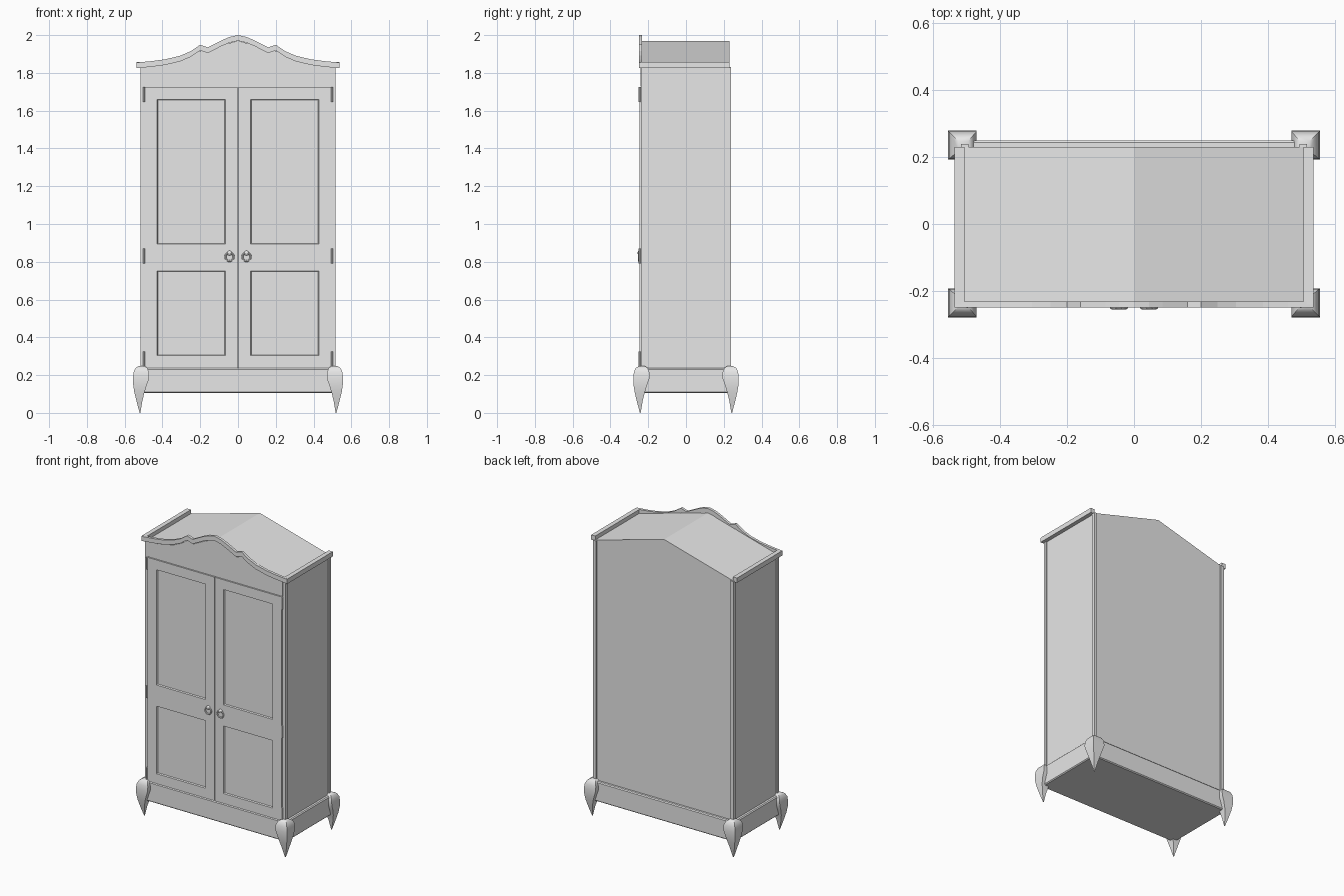
import bpy, bmesh, math
from mathutils import Matrix

cube = bpy.data.objects.get("Cube")
if cube:
    bpy.data.objects.remove(cube, do_unlink=True)

paint = bpy.data.materials.new("plain_grey")
paint.use_nodes = True
paint.diffuse_color = (0.8, 0.8, 0.8, 1)
paint.node_tree.nodes["Principled BSDF"].inputs["Base Color"].default_value = (0.8, 0.8, 0.8, 1)


def finish(name, bm, smooth=False):
    bmesh.ops.recalc_face_normals(bm, faces=bm.faces)
    mesh = bpy.data.meshes.new(name)
    bm.to_mesh(mesh)
    bm.free()
    obj = bpy.data.objects.new(name, mesh)
    bpy.context.collection.objects.link(obj)
    mesh.materials.append(paint)
    if smooth:
        bpy.ops.object.select_all(action='DESELECT')
        obj.select_set(True)
        bpy.context.view_layer.objects.active = obj
        bpy.ops.object.shade_smooth_by_angle(angle=math.radians(40))
    return obj


def box(name, x, y, z, bevel=0):
    bm = bmesh.new()
    bmesh.ops.create_cube(bm, size=1)
    for v in bm.verts:
        v.co = [r[0] if c < 0 else r[1] for c, r in zip(v.co, (x, y, z))]
    if bevel:
        bmesh.ops.bevel(bm, geom=bm.edges[:], offset=bevel, segments=1, affect='EDGES')
    return finish(name, bm)


def extrude_profile(name, points, y0, y1):
    """Extrude an outline in the xz plane along y."""
    bm = bmesh.new()
    face = bm.faces.new([bm.verts.new((x, y0, z)) for x, z in points])
    out = bmesh.ops.extrude_face_region(bm, geom=[face])
    for v in out["geom"]:
        if isinstance(v, bmesh.types.BMVert):
            v.co.y = y1
    return finish(name, bm)


def span(side, a, b):
    return tuple(sorted((side * a, side * b)))


# Carcass with its pitched roof
extrude_profile("carcass", [(-0.51, 0.15), (0.51, 0.15), (0.51, 1.83), (0, 1.97), (-0.51, 1.83)],
                -0.233, 0.23)

# Base plinth
box("plinth", (-0.53, 0.53), (-0.25, 0.25), (0.105, 0.237), 0.006)

# Scalloped crest, with the frieze filling the space below it
half = [(0, 2.0), (0.045, 1.99), (0.085, 1.973), (0.16, 1.935), (0.2, 1.949), (0.25, 1.915),
        (0.305, 1.891), (0.385, 1.872), (0.46, 1.862), (0.537, 1.855)]
top = [(-x, z) for x, z in reversed(half[1:])] + half
under = [(x, z - 0.03) for x, z in top]
extrude_profile("crest", top + under[::-1], -0.25, -0.232)
frieze = [(x, z - 0.005) for x, z in under if abs(x) < 0.5]
extrude_profile("frieze", [(-0.497, 1.727), (-0.497, 1.83)] + frieze + [(0.497, 1.83), (0.497, 1.727)],
                -0.24, -0.23)

# Clawed foot: tapering square rings, inner and outer edge at each height
rings = [(0.248, 0.495, 0.525), (0.238, 0.48, 0.543), (0.215, 0.471, 0.553), (0.185, 0.47, 0.556),
         (0.15, 0.482, 0.555), (0.11, 0.495, 0.549), (0.06, 0.507, 0.537), (0.0, 0.517, 0.521)]


def foot(name, sx, sy):
    bm = bmesh.new()
    loops = []
    for z, a, b in rings:
        loops.append([bm.verts.new((sx * x, sy * (y - 0.277), z))
                      for x, y in ((a, a), (b, a), (b, b), (a, b))])
    for low, high in zip(loops, loops[1:]):
        for i in range(4):
            j = (i + 1) % 4
            bm.faces.new((low[i], low[j], high[j], high[i]))
    bm.faces.new(loops[0])
    bm.faces.new(loops[-1])
    finish(name, bm, True)


def door(name, side):
    """Flat door with two sunken, bevelled panels."""
    bm = bmesh.new()
    xs, zs = (0.002, 0.066, 0.428, 0.494), (0.237, 0.303, 0.752, 0.893, 1.66, 1.725)
    grid = [[bm.verts.new((side * x, -0.246, z)) for x in xs] for z in zs]
    panels = []
    for r in range(len(zs) - 1):
        for c in range(len(xs) - 1):
            f = bm.faces.new((grid[r][c], grid[r][c + 1], grid[r + 1][c + 1], grid[r + 1][c]))
            if c == 1 and r in (1, 3):
                panels.append(f)
    bmesh.ops.recalc_face_normals(bm, faces=bm.faces)
    rim = [e for e in bm.edges if e.is_boundary]
    out = bmesh.ops.extrude_edge_only(bm, edges=rim)
    for v in out["geom"]:
        if isinstance(v, bmesh.types.BMVert):
            v.co.y = -0.23
    # sink the panels towards the carcass
    bmesh.ops.inset_individual(bm, faces=panels, thickness=0.006)
    for f in panels:
        for v in f.verts:
            v.co.y = -0.238
    finish(name, bm)


def ring_pull(name, x):
    """Knob with a hanging ring."""
    bm = bmesh.new()
    bmesh.ops.create_uvsphere(bm, u_segments=12, v_segments=8, radius=0.013,
                              matrix=Matrix.Translation((x, -0.247, 0.846)) @ Matrix.Diagonal((1, 0.7, 1, 1)))
    n, m = 20, 8
    loops = []
    for i in range(n):
        a = math.tau * i / n
        loop = []
        for j in range(m):
            b = math.tau * j / m
            r = 0.022 + 0.005 * math.cos(b)
            loop.append(bm.verts.new((x + r * math.cos(a), -0.25 + 0.005 * math.sin(b),
                                      0.826 + r * math.sin(a))))
        loops.append(loop)
    for i in range(n):
        p, q = loops[i], loops[(i + 1) % n]
        for j in range(m):
            k = (j + 1) % m
            bm.faces.new((p[j], q[j], q[k], p[k]))
    finish(name, bm, True)


def hinge(name, x, z):
    bm = bmesh.new()
    bmesh.ops.create_cone(bm, cap_ends=True, segments=10, radius1=0.005, radius2=0.005, depth=0.08,
                          matrix=Matrix.Translation((x, -0.246, z)))
    finish(name, bm, True)


# Everything that repeats on the left and right
for side, label in ((1, "left"), (-1, "right")):
    door(label + "_door", side)
    ring_pull(label + "_ring_pull", side * 0.045)
    box(label + "_cornice", span(side, 0.507, 0.537), (-0.24, 0.23), (1.825, 1.857))
    for i, z in enumerate((0.285, 0.83, 1.685)):
        hinge(f"{label}_hinge_{i + 1}", side * 0.498, z)
    for sy, end in ((-1, "front"), (1, "back")):
        foot(f"{end}_{label}_foot", side, sy)
        box(f"{end}_{label}_post", span(side, 0.494, 0.517), span(sy, 0.218, 0.239), (0.2, 1.83))
